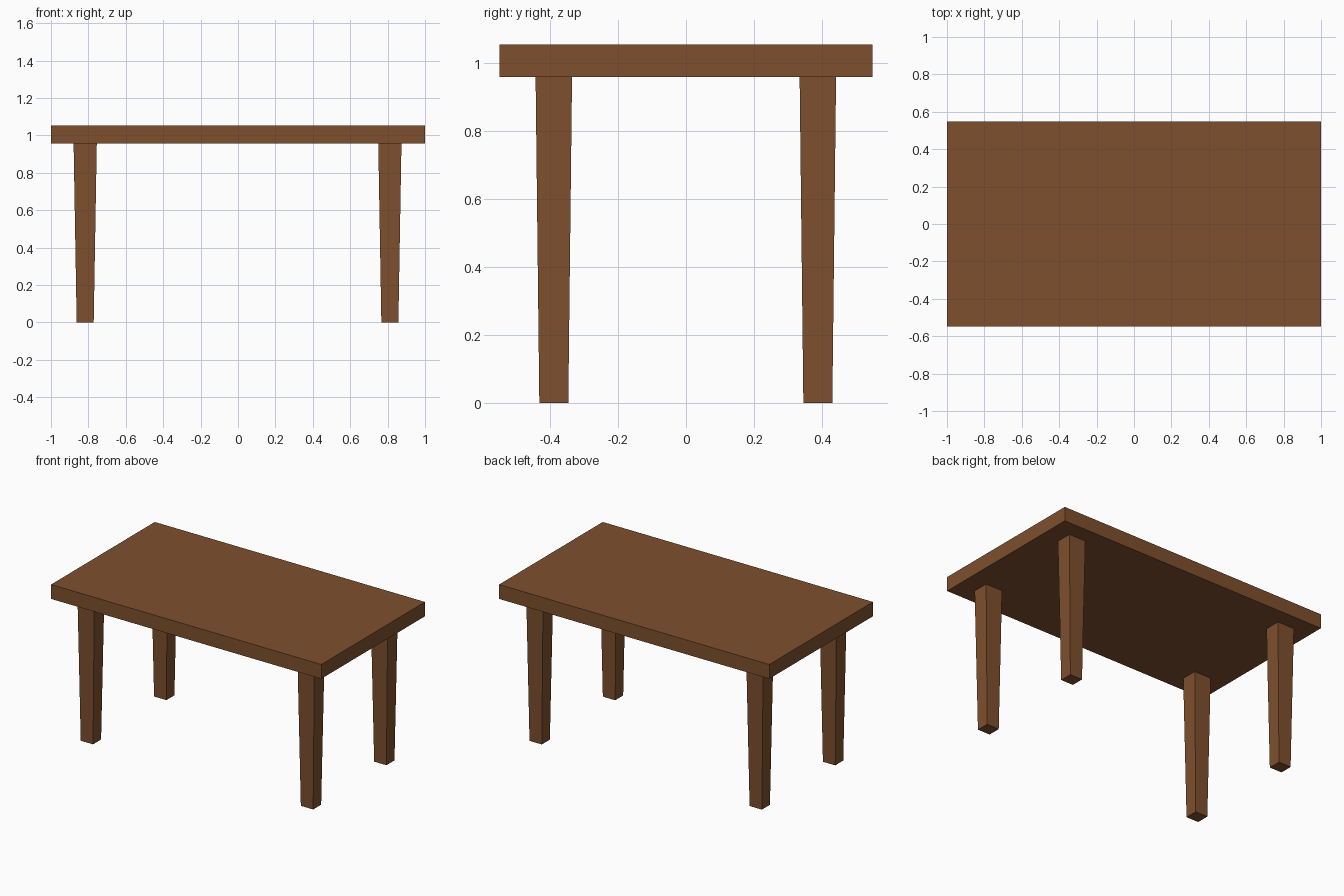
import bpy
import bmesh

cube = bpy.data.objects.get("Cube")
if cube:
    bpy.data.objects.remove(cube, do_unlink=True)

# Single brown wood colour
BROWN = (0.21, 0.08, 0.027, 1.0)
wood = bpy.data.materials.new("brown_wood")
wood.use_nodes = True
wood.diffuse_color = BROWN
bsdf = next(n for n in wood.node_tree.nodes if n.type == 'BSDF_PRINCIPLED')
bsdf.inputs["Base Color"].default_value = BROWN
bsdf.inputs["Roughness"].default_value = 0.8

LEG_HEIGHT = 0.957
TOP_HEIGHT = 1.053


def tapered_box(name, centre, z_range, lower_size, upper_size):
    """Box whose lower and upper ends may differ in size."""
    bm = bmesh.new()
    bmesh.ops.create_cube(bm, size=2)
    for v in bm.verts:
        upper = v.co.z > 0
        size = upper_size if upper else lower_size
        v.co.x = centre[0] + v.co.x * size[0] / 2
        v.co.y = centre[1] + v.co.y * size[1] / 2
        v.co.z = z_range[1] if upper else z_range[0]
    mesh = bpy.data.meshes.new(name)
    bm.to_mesh(mesh)
    bm.free()
    mesh.materials.append(wood)
    obj = bpy.data.objects.new(name, mesh)
    bpy.context.collection.objects.link(obj)
    return obj


# Thick slab top
tapered_box("table_top", (0, 0), (LEG_HEIGHT, TOP_HEIGHT), (2, 1.096), (2, 1.096))

# Four legs, narrowing towards the floor
for side, x in (("right", -0.817), ("left", 0.812)):
    for end, y in (("front", -0.388), ("back", 0.387)):
        tapered_box(f"{end}_{side}_leg", (x, y), (0, LEG_HEIGHT),
                    (0.091, 0.085), (0.124, 0.107))
